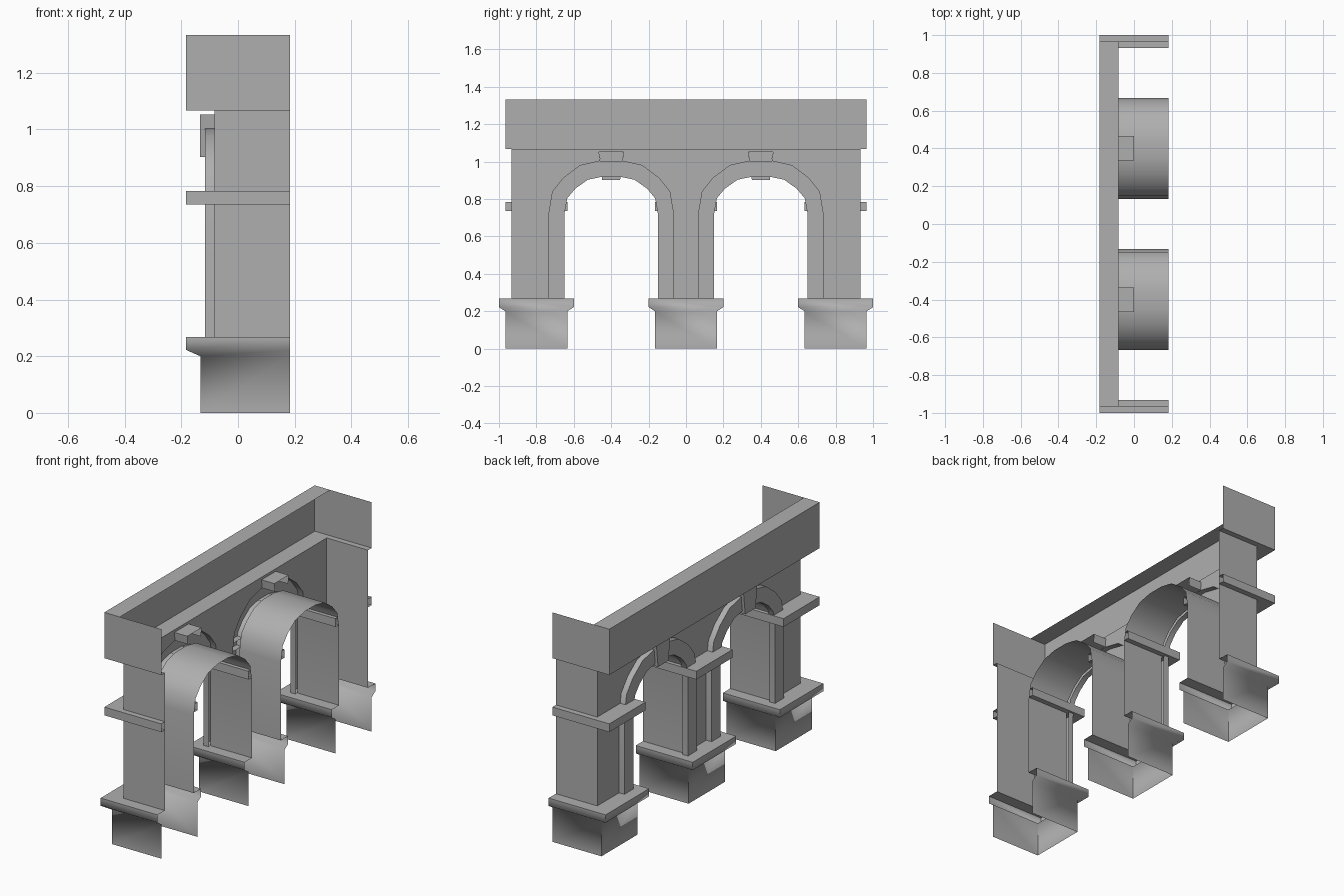
import bpy, math

if "Cube" in bpy.data.objects:
    bpy.data.objects.remove(bpy.data.objects["Cube"])

BACK, WALL, RING, KEY = 0.183, -0.083, -0.117, -0.134   # main planes along x
SPRING, LEDGE, EAVE, TOP = 0.72, 0.267, 1.067, 1.333
ARCHES, PIERS = (-0.4, 0.4), (-0.8, 0.0, 0.8)

stone = bpy.data.materials.new("stone_grey")
stone.diffuse_color = (0.43, 0.43, 0.43, 1)
stone.use_nodes = True
stone.node_tree.nodes["Principled BSDF"].inputs["Base Color"].default_value = stone.diffuse_color


def make(name, verts, faces, smooth=0):
    me = bpy.data.meshes.new(name)
    me.from_pydata(verts, [], faces)
    me.materials.append(stone)
    if smooth:
        me.shade_smooth()
        me.set_sharp_from_angle(angle=math.radians(smooth))
    ob = bpy.data.objects.new(name, me)
    bpy.context.collection.objects.link(ob)


def sheet(name, outline, x):
    """Flat panel facing the street (-x) from a clockwise (y, z) outline."""
    make(name, [(x, y, z) for y, z in outline], [tuple(range(len(outline)))])


def strip(name, pts, x0, x1, smooth=0):
    """Extrude an open (y, z) line from x0 to x1."""
    n = len(pts)
    make(name, [(x, y, z) for x in (x0, x1) for y, z in pts],
         [(i, i + 1, i + 1 + n, i + n) for i in range(n - 1)], smooth)


def moulding(name, yc, half, profile, trim=(0, 0), smooth=0):
    """Sweep a profile (side offset, front offset, z) round three sides of a pier.
    trim tucks the inner edge against the curve of an arch lining."""
    verts, faces = [], []
    for oy, ox, z in profile:
        f = WALL - ox
        k = (z - SPRING) * 0.18
        lo = yc - half - (oy or trim[0] * k)
        hi = yc + half + (oy or trim[1] * k)
        verts += [(BACK, lo, z), (f, lo, z), (f, hi, z), (BACK, hi, z)]
    for i in range(len(profile) - 1):
        for j in range(3):
            a = i * 4 + j
            faces.append((a, a + 1, a + 5, a + 4))
    make(name, verts, faces, smooth)


def arch(yc, half, rise, key=()):
    """Stilted nine-sided arch outline in (y, z), left foot to right foot."""
    q = [(1, 0), (0.94, 0.42), (0.766, 0.68), (0.5, 0.915), (0.18, 1)]
    left = [(yc - half, LEDGE)] + [(yc - half * u, SPRING + rise * v) for u, v in q]
    left += [(yc - y, z) for y, z in key]
    return left + [(2 * yc - y, z) for y, z in reversed(left)]


# Front wall, cut round the arch surrounds and keystones
outline = [(-0.933, LEDGE)]
for yc in ARCHES:
    outline += arch(yc, 0.333, 0.283, [(0.065, 1.052)])
outline += [(0.933, LEDGE), (0.933, EAVE), (-0.933, EAVE)]
sheet("front_wall", outline[::-1], WALL)

# Outer end walls
strip("end_wall_left", [(-0.933, EAVE), (-0.933, LEDGE)], WALL, BACK)
strip("end_wall_right", [(0.933, LEDGE), (0.933, EAVE)], WALL, BACK)

for yc in ARCHES:
    # Arch lining and raised surround with an open back
    strip("arch_lining", arch(yc, 0.267, 0.213), WALL, BACK, 45)
    outer, inner = arch(yc, 0.333, 0.283), arch(yc, 0.25, 0.2)
    sheet("surround_face", outer + inner[::-1], RING)
    strip("surround_outer_edge", outer[::-1], RING, WALL, 45)
    strip("surround_inner_edge", inner, RING, WALL, 45)
    # Keystone: front slab, with top and foot running back through the wall
    key = [(yc - 0.048, 0.903), (yc - 0.065, 1.052), (yc + 0.065, 1.052), (yc + 0.048, 0.903)]
    sheet("keystone_face", key, KEY)
    strip("keystone_sides", (key + key[:1])[::-1], KEY, RING)
    strip("keystone_top", [(yc + 0.06, 1.003), key[2], key[1], (yc - 0.06, 1.003)], RING, 0)
    strip("keystone_foot", [(yc - 0.05, 0.92), key[0], key[3], (yc + 0.05, 0.92)], RING, WALL)

# Pier plinths with chamfered ledge, and impost bands
for yc in PIERS:
    moulding("plinth_ledge", yc, 0.133, [(0, 0, LEDGE), (0.067, 0.1, LEDGE), (0.067, 0.1, 0.222),
                                         (0.033, 0.05, 0.2), (0.033, 0.05, 0)], smooth=70)
    moulding("impost_band", yc, 0.133, [(0, 0, 0.783), (0.033, 0.1, 0.783),
                                        (0.033, 0.1, 0.735), (0, 0, 0.735)],
             trim=(yc > -0.5, yc < 0.5))

# Entablature: faces and soffit, plus the front top strip
moulding("entablature", 0, 0.933, [(0.033, 0.1, TOP), (0.033, 0.1, EAVE), (0, 0, EAVE)])
strip("entablature_top", [(0.966, TOP), (-0.966, TOP)], -0.183, WALL)
